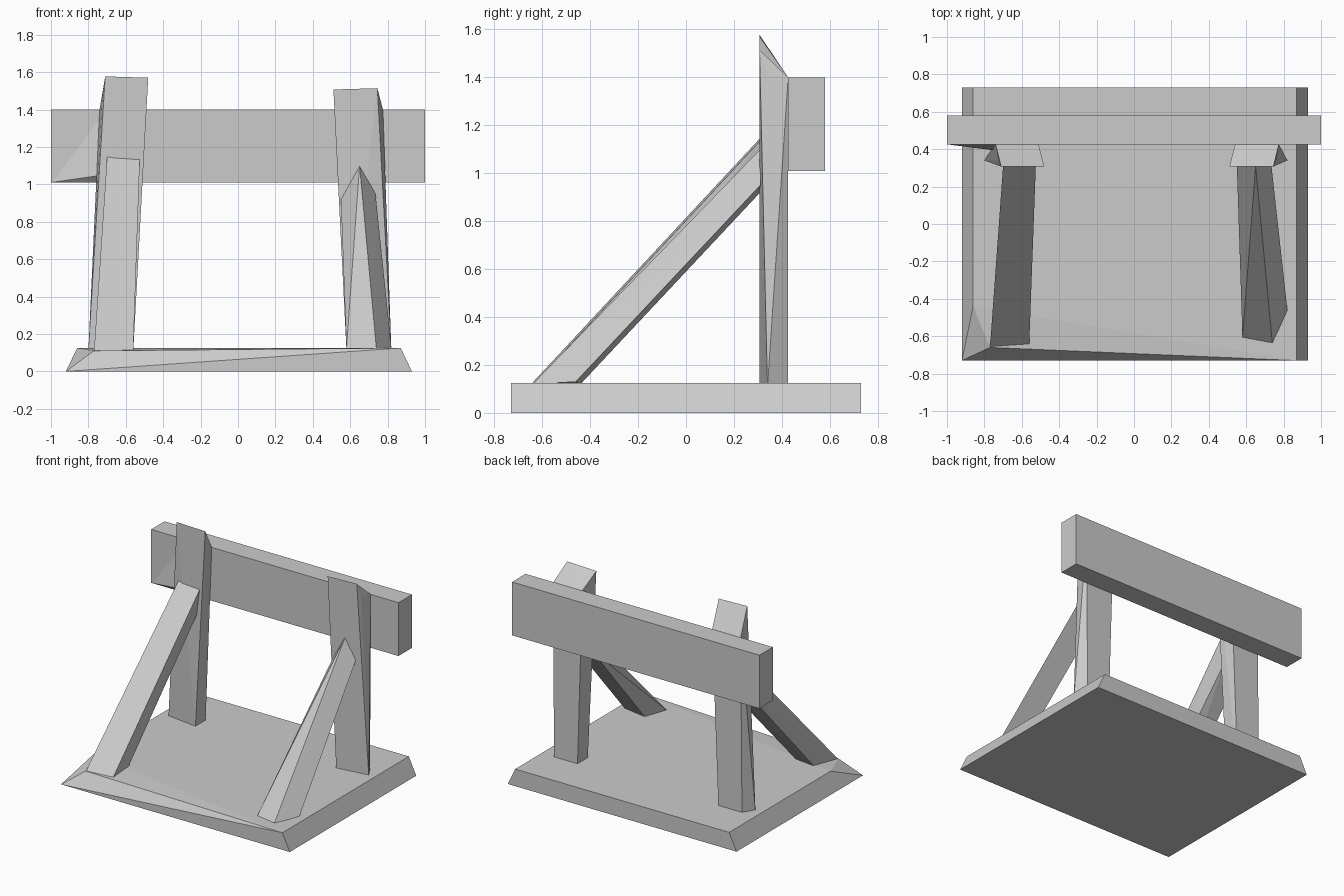
import bpy, bmesh

if "Cube" in bpy.data.objects:
    bpy.data.objects.remove(bpy.data.objects["Cube"])


def hull(name, points):
    """Flat-faced chunk wrapped around its corner points."""
    bm = bmesh.new()
    for p in points:
        bm.verts.new(p)
    res = bmesh.ops.convex_hull(bm, input=bm.verts[:])
    unused = {g for g in res["geom_interior"] + res["geom_unused"]
              if isinstance(g, bmesh.types.BMVert)}
    bmesh.ops.delete(bm, geom=list(unused), context="VERTS")
    bmesh.ops.dissolve_limit(bm, angle_limit=0.01, verts=bm.verts[:], edges=bm.edges[:])
    bmesh.ops.recalc_face_normals(bm, faces=bm.faces[:])
    mesh = bpy.data.meshes.new(name)
    bm.to_mesh(mesh)
    bm.free()
    obj = bpy.data.objects.new(name, mesh)
    bpy.context.collection.objects.link(obj)
    return obj


def box(x0, x1, y0, y1, z0, z1):
    return [(x, y, z) for x in (x0, x1) for y in (y0, y1) for z in (z0, z1)]


# Base slab with bevelled sides and a worn front left corner
hull("base", [(x, y, 0) for x in (-0.92, 0.93) for y in (-0.73, 0.73)] + [
    (-0.86, 0.73, 0.125), (0.87, 0.73, 0.125), (0.87, -0.73, 0.125),
    (-0.86, -0.44, 0.125), (-0.77, -0.66, 0.11)])

# Cross beam and the wedge joining it to the left post
hull("beam", box(-1, 1, 0.425, 0.58, 1.01, 1.40))
hull("beam_wedge", [(-1, 0.426, 1.01), (-0.71, 0.426, 1.40),
                    (-0.72, 0.39, 1.05), (-0.72, 0.426, 1.01)])


# Leaning posts: four-sided foot, chisel-cut top
def post(name, side, inner, outer, top_in, top_out, height):
    foot = [(inner, 0.307, 0.11), (outer, 0.34, 0.11),
            (outer - 0.05, 0.425, 0.11), (inner, 0.425, 0.11)]
    top = [(top_in, 0.307, height), (top_out, 0.307, height + 0.007),
           (top_in + 0.03, 0.426, 1.40), (top_out + 0.03, 0.426, 1.40),
           (top_out + 0.015, 0.34, height - 0.1)]
    hull(name, [(side * x, y, z) for x, y, z in foot + top])


post("left_post", -1, 0.56, 0.80, 0.48, 0.71, 1.57)
post("right_post", 1, 0.58, 0.82, 0.51, 0.745, 1.507)

# Diagonal braces from the base to the posts
hull("left_brace", [
    (-0.77, -0.66, 0.105), (-0.56, -0.64, 0.115), (-0.56, -0.47, 0.12), (-0.72, -0.45, 0.12),
    (-0.70, 0.31, 1.147), (-0.525, 0.31, 1.135), (-0.55, 0.31, 0.94), (-0.70, 0.31, 0.95)])
hull("right_brace", [
    (0.58, -0.61, 0.12), (0.74, -0.64, 0.12), (0.82, -0.46, 0.13), (0.64, -0.44, 0.12),
    (0.65, 0.31, 1.10), (0.735, 0.31, 0.95), (0.55, 0.31, 0.92)])
